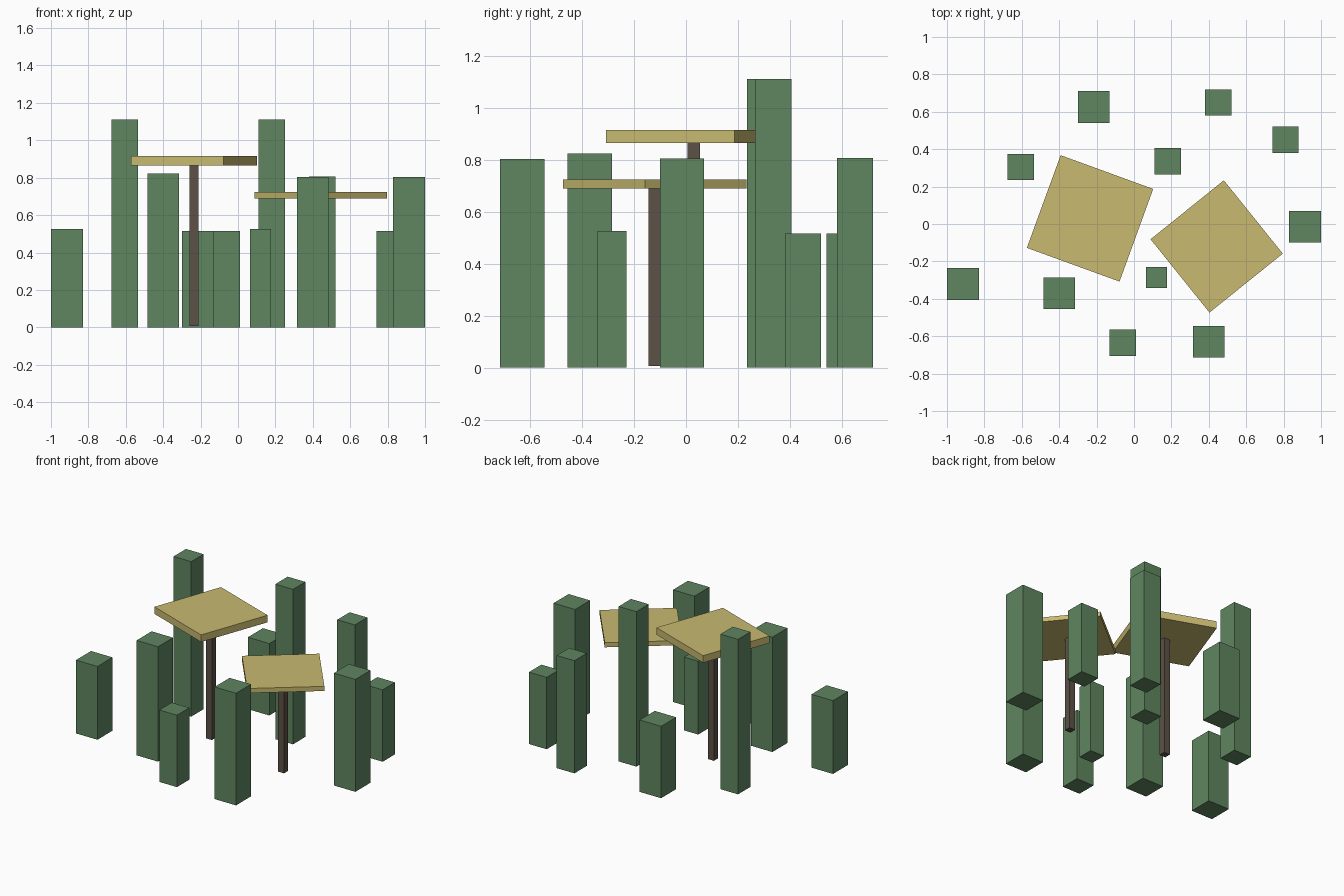
import bpy
from math import radians

cube = bpy.data.objects.get("Cube")
if cube:
    bpy.data.objects.remove(cube, do_unlink=True)


def material(name, rgb):
    mat = bpy.data.materials.new(name)
    mat.use_nodes = True
    color = (*rgb, 1)
    mat.diffuse_color = color
    mat.node_tree.nodes["Principled BSDF"].inputs["Base Color"].default_value = color
    return mat


def box(name, x, y, z0, z1, size, mat, turn=0):
    """Square block between two heights, turned about z."""
    bpy.ops.mesh.primitive_cube_add(size=1, location=(x, y, (z0 + z1) / 2))
    obj = bpy.context.object
    obj.name = name
    obj.scale = (size, size, z1 - z0)
    obj.rotation_euler.z = radians(turn)
    obj.data.materials.append(mat)
    return obj


green = material("leaf green", (0.115, 0.235, 0.117))
straw = material("straw yellow", (0.578, 0.491, 0.162))
wood = material("dark wood", (0.107, 0.084, 0.061))

# Square pillars: x, y, width, height
pillars = [
    (-0.215, 0.625, 0.17, 0.515),
    (0.45, 0.65, 0.14, 0.807),
    (0.81, 0.45, 0.14, 0.515),
    (0.18, 0.335, 0.14, 1.11),
    (-0.605, 0.305, 0.14, 1.11),
    (0.915, -0.015, 0.17, 0.805),
    (-0.915, -0.32, 0.17, 0.525),
    (-0.40, -0.37, 0.17, 0.823),
    (0.12, -0.285, 0.112, 0.525),
    (-0.06, -0.635, 0.14, 0.515),
    (0.40, -0.63, 0.17, 0.803),
]
for x, y, width, height in pillars:
    box("pillar", x, y, 0, height, width, green)

# Flat canopies on thin posts
canopies = [
    ("tall", -0.235, 0.03, 0.864, 0.915, 0.527, -20),
    ("low", 0.442, -0.12, 0.69, 0.723, 0.503, 38.8),
]
for name, x, y, z0, z1, size, turn in canopies:
    box(name + "_canopy", x, y, z0, z1, size, straw, turn)
    box(name + "_post", x, y, 0.006, z0, 0.047, wood)
